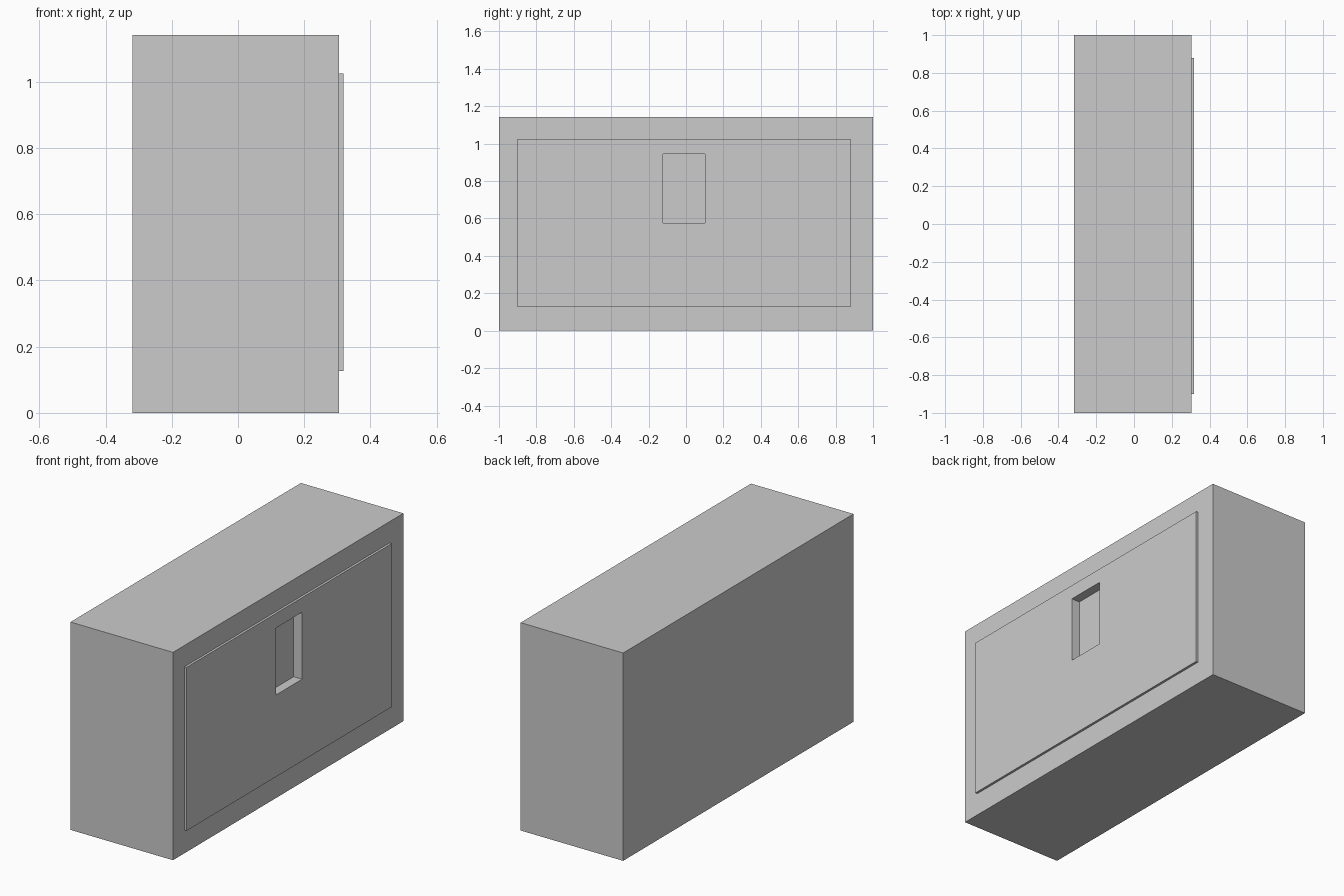
import bpy

if "Cube" in bpy.data.objects:
    bpy.data.objects.remove(bpy.data.objects["Cube"])


def box(name, lo, hi):
    """Axis-aligned box between two corners."""
    bpy.ops.mesh.primitive_cube_add(size=1, location=[(a + b) / 2 for a, b in zip(lo, hi)])
    ob = bpy.context.object
    ob.name = name
    ob.scale = [b - a for a, b in zip(lo, hi)]
    bpy.ops.object.transform_apply(location=False, rotation=False, scale=True)
    return ob


# Main block and the thin raised panel on its +x face
body = box("body", (-0.318, -1.0, 0.0), (0.305, 1.0, 1.142))
panel = box("raised_panel", (0.305, -0.90, 0.127), (0.318, 0.88, 1.025))

# Shallow rectangular recess through the panel into the block
cutter = box("recess_cutter", (0.267, -0.123, 0.577), (0.40, 0.102, 0.945))
cutter.hide_render = True
cutter.hide_viewport = True
cutter.display_type = 'WIRE'

for part in (body, panel):
    mod = part.modifiers.new("recess", 'BOOLEAN')
    mod.operation = 'DIFFERENCE'
    mod.solver = 'EXACT'
    mod.object = cutter
